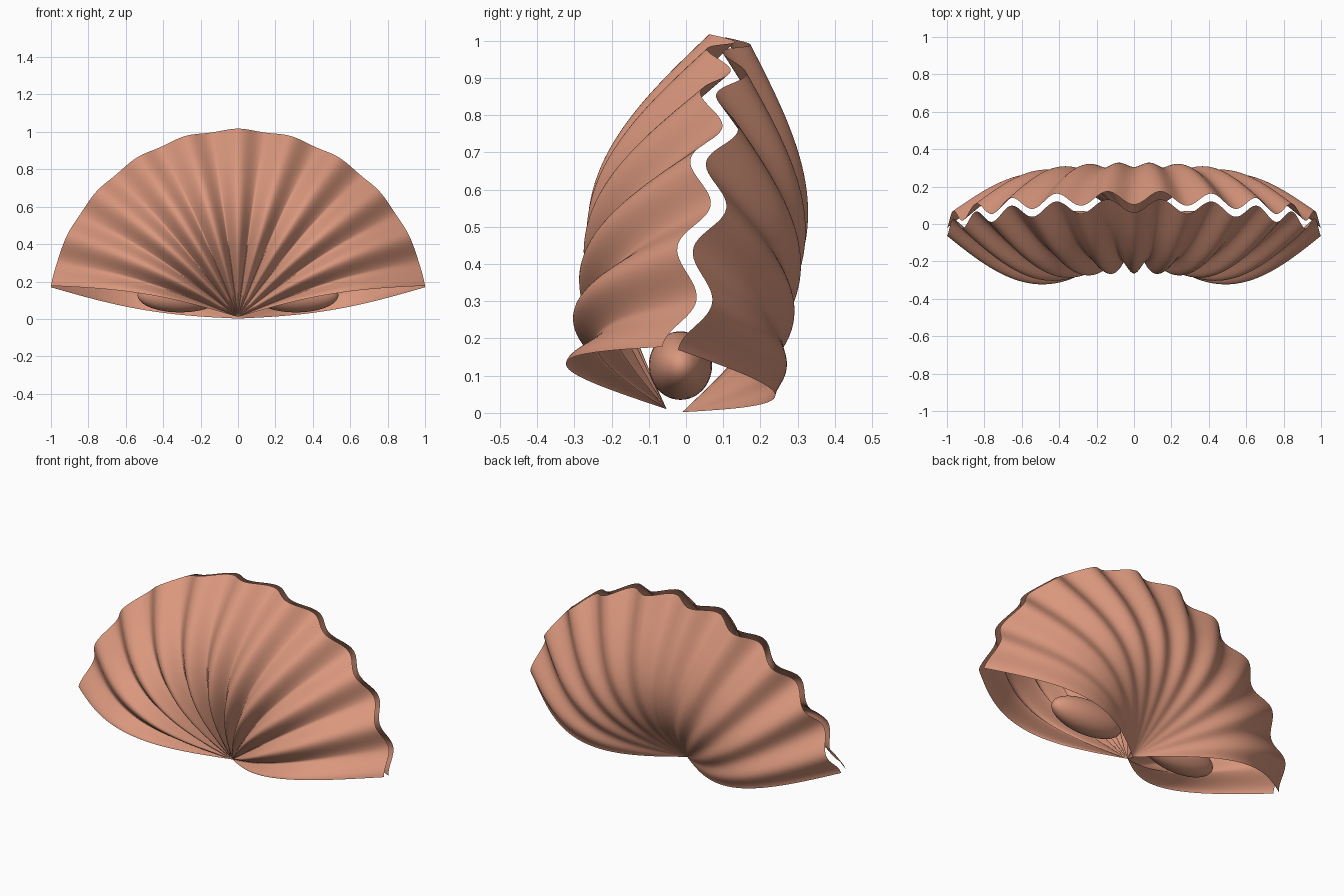
import bpy, bmesh, math

if "Cube" in bpy.data.objects:
    bpy.data.objects.remove(bpy.data.objects["Cube"])

# One coral colour for everything
coral = bpy.data.materials.new("coral_pink")
coral.diffuse_color = (0.70, 0.31, 0.205, 1)
coral.use_nodes = True
coral.node_tree.nodes["Principled BSDF"].inputs["Base Color"].default_value = coral.diffuse_color

RADIUS = 1.013                 # fan radius
START = math.radians(9.3)      # fan opening angle above the horizontal
TILT = math.radians(8.5)       # both valves lean back
RIBS = 10
N_ANG, N_RAD = 240, 44


def finish(obj):
    obj.data.materials.append(coral)
    for p in obj.data.polygons:
        p.use_smooth = True


def front_ripple(r, phase):
    # deep ribs with sharp grooves near the hinge, softening at the rim
    amp = 0.036 * math.sin(math.pi / 2 * min(1, r / 0.4))
    sharp = 2 * abs(math.cos(phase / 2)) - 1
    return amp * (r * math.cos(phase) + (1 - r) * sharp)


def back_ripple(r, phase):
    # ribs that grow toward the rim, interlocking with the front valve
    return -0.036 * r ** 1.9 * math.cos(phase)


def valve(name, side, hinge_y, hinge_z, ripple):
    """Domed, ribbed fan surface; side is -1 for front, +1 for back."""
    bm = bmesh.new()
    apex = bm.verts.new((0, hinge_y, hinge_z))
    rows = []
    for i in range(N_ANG + 1):
        t = i / N_ANG
        ang = START + t * (math.pi - 2 * START)
        row = [apex]
        for j in range(1, N_RAD + 1):
            r = j / N_RAD
            up = RADIUS * r * math.sin(ang)
            d = 0.25 * math.sin(math.pi * r) + ripple(r, 2 * math.pi * RIBS * t)
            row.append(bm.verts.new((
                RADIUS * r * math.cos(ang),
                hinge_y + side * d * math.cos(TILT) + up * math.sin(TILT),
                hinge_z + up * math.cos(TILT) - side * d * math.sin(TILT))))
        rows.append(row)
    for a, b in zip(rows, rows[1:]):
        for j in range(N_RAD):
            f = [a[j], a[j + 1], b[j + 1]] + ([b[j]] if j else [])
            bm.faces.new(f if side < 0 else f[::-1])
    mesh = bpy.data.meshes.new(name)
    bm.to_mesh(mesh)
    bm.free()
    obj = bpy.data.objects.new(name, mesh)
    bpy.context.collection.objects.link(obj)
    finish(obj)


# Two shell halves
valve("front_shell", -1, -0.052, 0.01, front_ripple)
valve("back_shell", 1, -0.01, 0.002, back_ripple)

# Two oval pods inside, either side of the hinge
for name, x in (("left_pod", -0.31), ("right_pod", 0.31)):
    bpy.ops.mesh.primitive_uv_sphere_add(segments=48, ring_count=24, radius=1,
                                         location=(x, -0.015, 0.127))
    pod = bpy.context.object
    pod.name = name
    pod.scale = (0.227, 0.085, 0.092)
    finish(pod)
